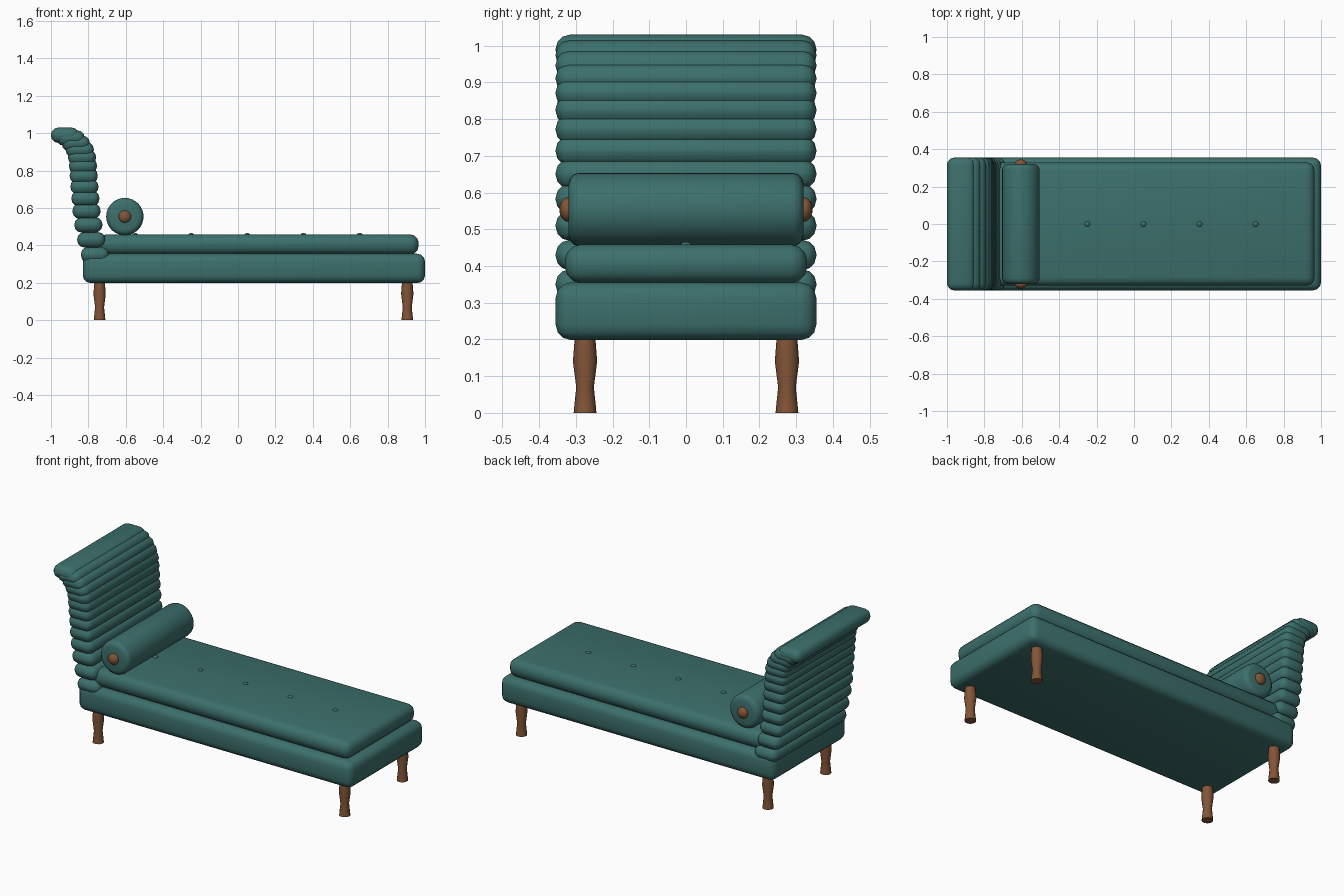
import bpy, bmesh, math
from mathutils import Matrix

if "Cube" in bpy.data.objects:
    bpy.data.objects.remove(bpy.data.objects["Cube"])


def material(name, rgb):
    m = bpy.data.materials.new(name)
    m.use_nodes = True
    m.diffuse_color = (*rgb, 1)
    m.node_tree.nodes["Principled BSDF"].inputs["Base Color"].default_value = (*rgb, 1)
    return m


teal = material("teal upholstery", (0.045, 0.16, 0.148))
wood = material("brown wood", (0.225, 0.09, 0.038))


def add_object(name, bm, mat, location, bevel=0.0, segments=3):
    mesh = bpy.data.meshes.new(name)
    bmesh.ops.recalc_face_normals(bm, faces=bm.faces)
    bm.to_mesh(mesh)
    bm.free()
    obj = bpy.data.objects.new(name, mesh)
    obj.location = location
    bpy.context.collection.objects.link(obj)
    mesh.materials.append(mat)
    if bevel:
        mod = obj.modifiers.new("rounded edges", "BEVEL")
        mod.width, mod.segments = bevel, segments
        mod.limit_method, mod.angle_limit = "ANGLE", math.radians(40)
    bpy.ops.object.select_all(action="DESELECT")
    obj.select_set(True)
    bpy.context.view_layer.objects.active = obj
    if bevel:
        bpy.ops.object.modifier_apply(modifier=mod.name)
    bpy.ops.object.shade_smooth_by_angle(angle=math.radians(40))
    return obj


def cushion(name, center, size, bevel):
    bm = bmesh.new()
    bmesh.ops.create_cube(bm, size=1)
    bmesh.ops.scale(bm, vec=size, verts=bm.verts)
    return add_object(name, bm, teal, center, bevel)


def ellipsoid(name, center, radii, mat):
    bm = bmesh.new()
    bmesh.ops.create_uvsphere(bm, u_segments=16, v_segments=10, radius=1)
    bmesh.ops.scale(bm, vec=radii, verts=bm.verts)
    return add_object(name, bm, mat, center)


def turned_leg(name, x, y, profile, sides=16):
    bm = bmesh.new()
    rings = []
    for r, z in profile:
        rings.append([bm.verts.new((r * math.cos(math.tau * i / sides),
                                    r * math.sin(math.tau * i / sides), z))
                      for i in range(sides)])
    for low, high in zip(rings, rings[1:]):
        for i in range(sides):
            j = (i + 1) % sides
            bm.faces.new((low[i], low[j], high[j], high[i]))
    bm.faces.new(rings[0])
    bm.faces.new(rings[-1])
    return add_object(name, bm, wood, (x, y, 0))


# Upholstered base and seat mattress
cushion("seat_base", (0.085, 0, 0.277), (1.83, 0.71, 0.157), 0.042)
cushion("seat_mattress", (0.108, 0, 0.406), (1.716, 0.66, 0.106), 0.045)

# Backrest: stacked rolls that curl outward at the top
rolls = [(-0.765, 0.35), (-0.785, 0.43), (-0.8, 0.51), (-0.81, 0.583),
         (-0.816, 0.651), (-0.821, 0.714), (-0.825, 0.772), (-0.829, 0.825),
         (-0.834, 0.871), (-0.846, 0.911), (-0.867, 0.946), (-0.895, 0.974),
         (-0.925, 0.989)]
for i, (x, z) in enumerate(rolls):
    cushion(f"back_roll_{i + 1}", (x, 0, z), (0.15, 0.71, 0.082), 0.038)

# Bolster pillow with wooden end buttons
bolster_x, bolster_z = -0.605, 0.554
bm = bmesh.new()
bmesh.ops.create_cone(bm, cap_ends=True, segments=32, radius1=0.1, radius2=0.1,
                      depth=0.64, matrix=Matrix.Rotation(math.pi / 2, 4, "X"))
add_object("bolster", bm, teal, (bolster_x, 0, bolster_z), 0.03)
for side, s in (("left", 1), ("right", -1)):
    label = "back" if s > 0 else "front"
    ellipsoid(f"bolster_button_{label}", (bolster_x, s * 0.322, bolster_z),
              (0.033, 0.023, 0.033), wood)

# Tufting buttons along the seat
for i in range(5):
    ellipsoid(f"tuft_button_{i + 1}", (-0.55 + 0.3 * i, 0, 0.458),
              (0.015, 0.015, 0.008), teal)

# Turned wooden legs
leg_profile = [(0.031, 0), (0.03, 0.012), (0.024, 0.07), (0.033, 0.14), (0.028, 0.205)]
for end, x in (("head", -0.74), ("foot", 0.905)):
    for side, y in (("front", -0.275), ("back", 0.275)):
        turned_leg(f"{end}_{side}_leg", x, y, leg_profile)
